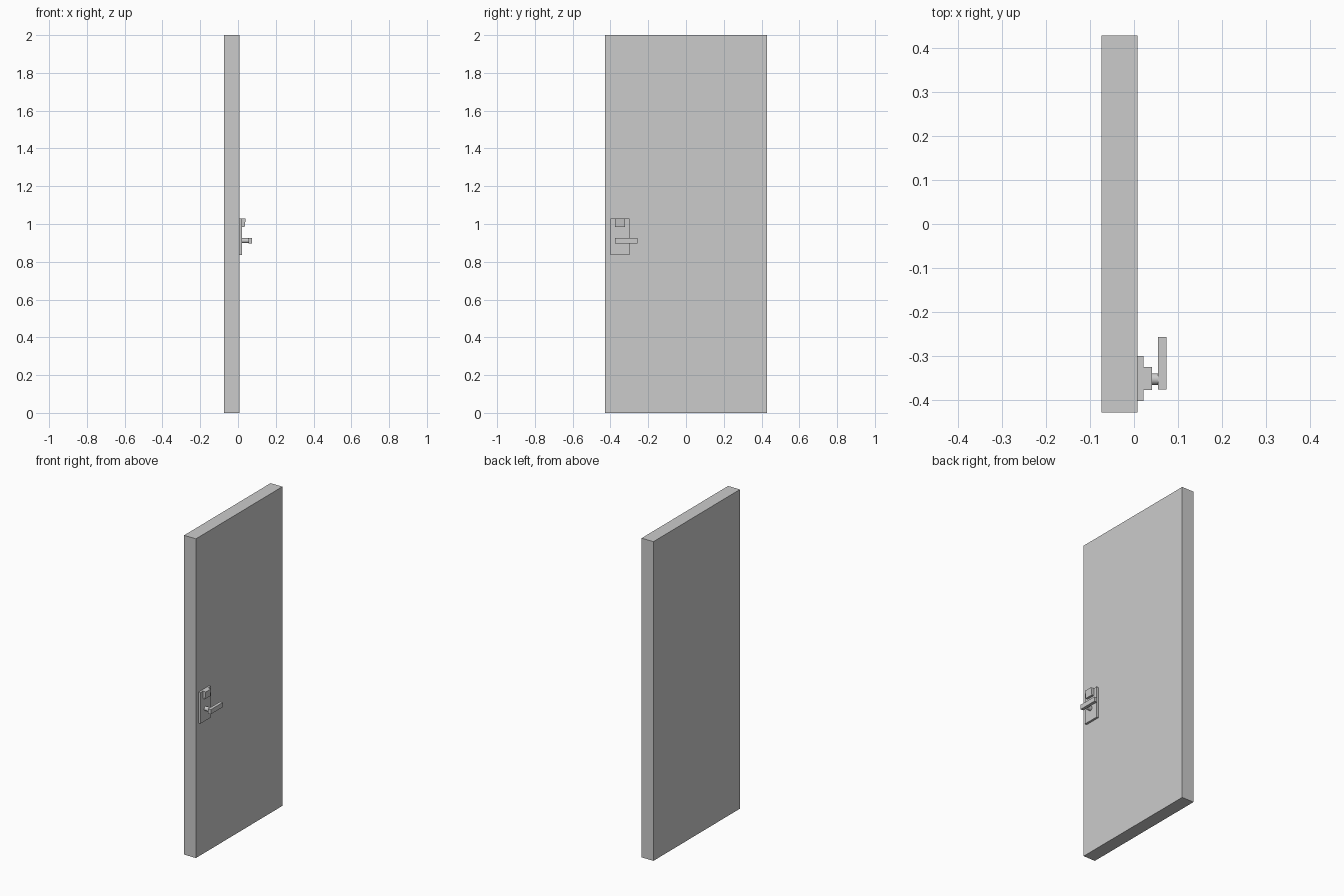
import bpy, bmesh, math

if "Cube" in bpy.data.objects:
    bpy.data.objects.remove(bpy.data.objects["Cube"])


def box(name, x, y, z):
    bpy.ops.mesh.primitive_cube_add(size=1, location=[sum(r) / 2 for r in (x, y, z)])
    ob = bpy.context.object
    ob.name = name
    ob.scale = [r[1] - r[0] for r in (x, y, z)]
    bpy.ops.object.transform_apply(location=False, rotation=False, scale=True)
    return ob


# door slab
box("door_panel", (-0.074, 0.008), (-0.428, 0.428), (0, 2))

# lock plate
box("lock_plate", (0.008, 0.021), (-0.401, -0.299), (0.835, 1.03))

# lock housing, slightly narrower in depth at its lower edge
housing = box("lock_housing", (0.021, 0.041), (-0.377, -0.324), (0.983, 1.03))
for v in housing.data.vertices:
    if v.co.x > 0 and v.co.z < 0:
        v.co.x -= 0.006

# handle stem
bpy.ops.mesh.primitive_cylinder_add(vertices=32, radius=0.013, depth=0.036,
                                    location=(0.038, -0.352, 0.912),
                                    rotation=(0, math.pi / 2, 0))
bpy.context.object.name = "handle_stem"
bpy.ops.object.shade_smooth_by_angle()

# lever handle
box("lever_handle", (0.055, 0.074), (-0.375, -0.256), (0.898, 0.927))
